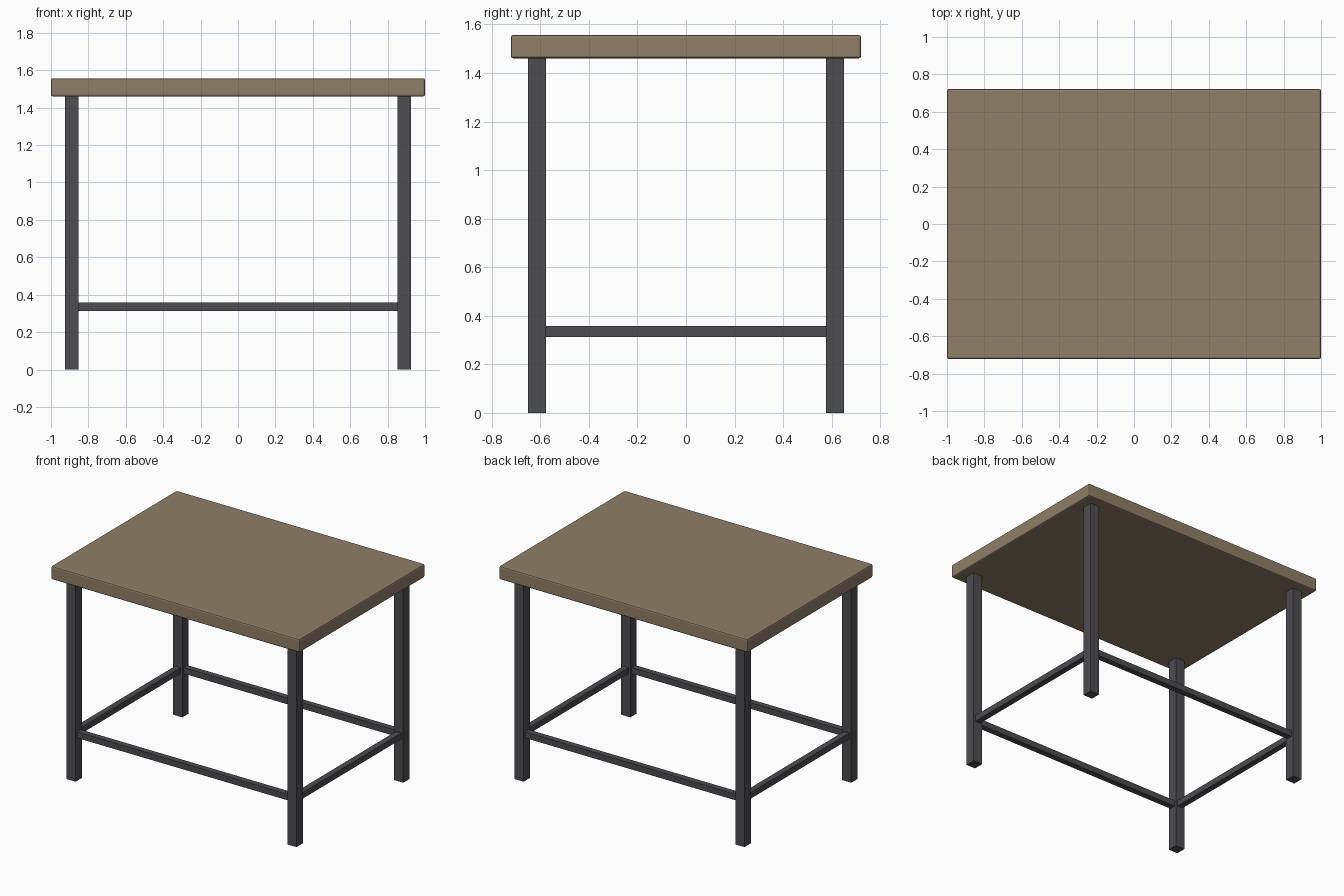
import bpy

if "Cube" in bpy.data.objects:
    bpy.data.objects.remove(bpy.data.objects["Cube"])


def material(name, color):
    m = bpy.data.materials.new(name)
    m.diffuse_color = color
    m.use_nodes = True
    m.node_tree.nodes["Principled BSDF"].inputs["Base Color"].default_value = m.diffuse_color
    return m


wood = material("wood", (0.28, 0.21, 0.14, 1))
metal = material("dark_metal", (0.075, 0.075, 0.083, 1))


def box(name, center, size, mat, bevel=0.0, segments=2):
    bpy.ops.mesh.primitive_cube_add(size=1, location=center)
    ob = bpy.context.object
    ob.name = name
    ob.scale = size
    bpy.ops.object.transform_apply(location=False, rotation=False, scale=True)
    ob.data.materials.append(mat)
    if bevel:
        mod = ob.modifiers.new("soft_edges", 'BEVEL')
        mod.width = bevel
        mod.segments = segments
    return ob


TOP_Z, UNDER_Z = 1.557, 1.46
LEG = 0.074            # leg thickness
LX, LY = 0.889, 0.613  # leg centres
BAR = 0.044            # stretcher thickness
BAR_Z = 0.335

# table top with softened edges
box("table_top", (0, 0, (TOP_Z + UNDER_Z) / 2),
    (2.0, 1.443, TOP_Z - UNDER_Z), wood, bevel=0.01)

# four square legs
for sy, fb in ((-1, "front"), (1, "back")):
    for sx, lr in ((-1, "left"), (1, "right")):
        box(f"{fb}_{lr}_leg", (sx * LX, sy * LY, UNDER_Z / 2),
            (LEG, LEG, UNDER_Z), metal)

# stretchers between the legs
for sy, fb in ((-1, "front"), (1, "back")):
    box(f"{fb}_stretcher", (0, sy * LY, BAR_Z), (2 * LX - LEG, BAR, BAR), metal)
for sx, lr in ((-1, "left"), (1, "right")):
    box(f"{lr}_stretcher", (sx * LX, 0, BAR_Z), (BAR, 2 * LY - LEG, BAR), metal)
